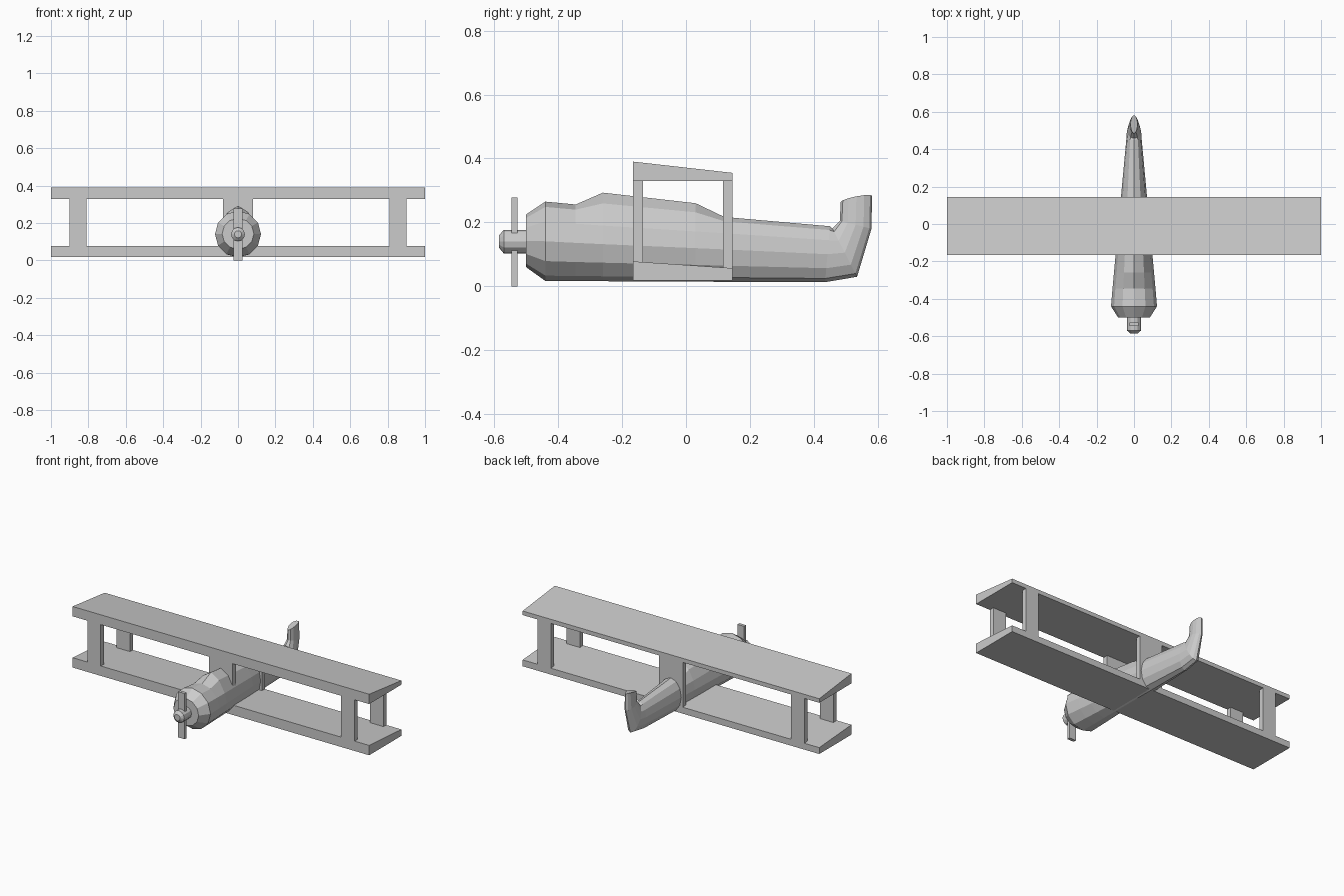
import bpy, bmesh
from math import sin, cos, pi

if "Cube" in bpy.data.objects:
    bpy.data.objects.remove(bpy.data.objects["Cube"])

N = 12


def make_object(name, rings):
    """Skin equal-length point rings and cap both ends."""
    bm = bmesh.new()
    loops = [[bm.verts.new(p) for p in ring] for ring in rings]
    for a, b in zip(loops, loops[1:]):
        for i in range(len(a)):
            j = (i + 1) % len(a)
            bm.faces.new((a[i], a[j], b[j], b[i]))
    bm.faces.new(loops[0])
    bm.faces.new(loops[-1])
    bmesh.ops.recalc_face_normals(bm, faces=bm.faces)
    mesh = bpy.data.meshes.new(name)
    bm.to_mesh(mesh)
    bm.free()
    obj = bpy.data.objects.new(name, mesh)
    bpy.context.collection.objects.link(obj)
    return obj


def extrude_x(name, profile, x0, x1):
    return make_object(name, [[(x, y, z) for y, z in profile] for x in (x0, x1)])


def box(name, x0, x1, y0, y1, z0, z1):
    return extrude_x(name, [(y0, z0), (y1, z0), (y1, z1), (y0, z1)], x0, x1)


def body_ring(top, bottom, width, hump=0.0, bulge=0.0):
    pts = []
    for i in range(N):
        a = 2 * pi * i / N
        c = (1 + cos(a)) / 2
        y = bottom[0] + (top[0] - bottom[0]) * c
        z = bottom[1] + (top[1] - bottom[1]) * c + bulge * abs(sin(a))
        z += hump * {0: 1.0, 1: 0.6, N - 1: 0.6}.get(i, 0)
        pts.append((width * sin(a), y, z))
    return pts


# Fuselage with cockpit hump, curling up into the tail fin
make_object("fuselage", [
    body_ring((-.50, .225), (-.50, .06), .085),
    body_ring((-.44, .265), (-.44, .017), .123),
    body_ring((-.345, .256), (-.345, .016), .115),
    body_ring((-.26, .248), (-.26, .016), .107, hump=.045),
    body_ring((.03, .224), (.03, .015), .081, hump=.036),
    body_ring((.12, .217), (.12, .014), .072),
    body_ring((.45, .188), (.435, .013), .042),
    body_ring((.458, .181), (.535, .03), .038),
    body_ring((.481, .205), (.58, .18), .024),
    body_ring((.484, .264), (.582, .283), .019, bulge=.008),
])

# Wings, thicker at the leading edge
extrude_x("upper_wing", [(-.165, .33), (.145, .33), (.145, .355), (-.165, .39)], -1, 1)
extrude_x("lower_wing", [(-.165, .018), (.145, .018), (.145, .057), (-.165, .078)], -1, 1)

# Wing struts, front and rear
for label, y0, y1 in (("front", -.165, -.135), ("rear", .115, .145)):
    box(label + "_centre_strut", -.08, .08, y0, y1, .05, .335)
    for side, s in (("left", -1), ("right", 1)):
        xs = sorted((s * .81, s * .90))
        box(f"{label}_{side}_strut", xs[0], xs[1], y0, y1, .05, .335)

# Propeller hub and blades
hub = [(-.585, .019), (-.57, .037), (-.49, .037)]
make_object("propeller_hub", [body_ring((y, .14 + r), (y, .14 - r), r) for y, r in hub])
box("propeller", -.023, .023, -.546, -.527, 0, .278)
